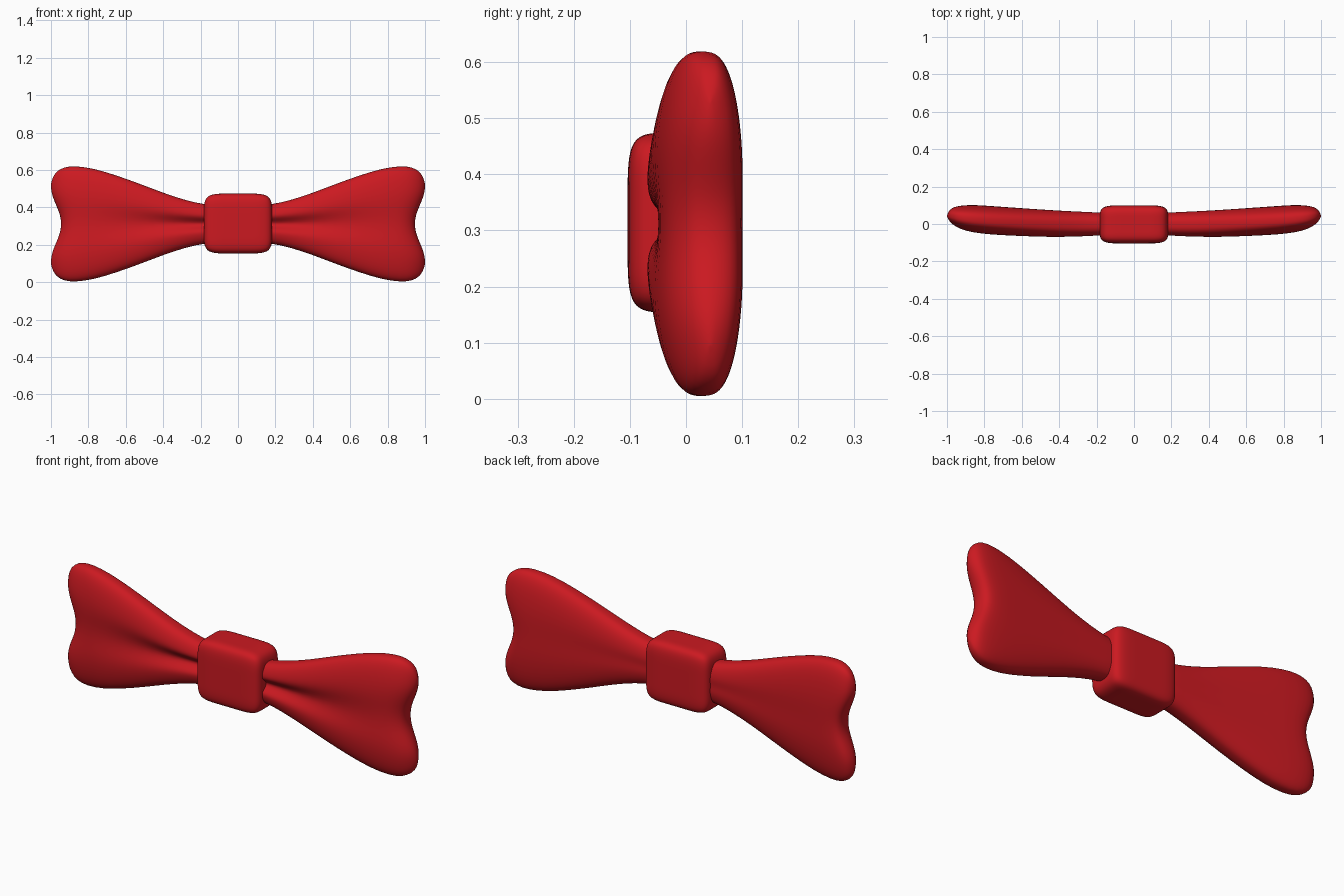
import bpy, bmesh, math

if "Cube" in bpy.data.objects:
    bpy.data.objects.remove(bpy.data.objects["Cube"])

CZ = 0.312
N = 56
red = bpy.data.materials.new("red_cloth")
red.diffuse_color = (0.6, 0.01, 0.015, 1)
red.use_nodes = True
red.node_tree.nodes["Principled BSDF"].inputs["Base Color"].default_value = red.diffuse_color


def finish(bm, name, levels):
    bmesh.ops.recalc_face_normals(bm, faces=bm.faces)
    for f in bm.faces:
        f.smooth = True
    me = bpy.data.meshes.new(name)
    bm.to_mesh(me)
    bm.free()
    me.materials.append(red)
    ob = bpy.data.objects.new(name, me)
    bpy.context.collection.objects.link(ob)
    sub = ob.modifiers.new("smooth", 'SUBSURF')
    sub.levels = sub.render_levels = levels
    return ob


def spow(v, p):
    return math.copysign(abs(v) ** p, v)


# Wing stations: x, half height, front y, back y, fold depth, fold width
STATIONS = [
    (0.10, 0.098, -0.062, 0.060, 0.040, 0.022),
    (0.18, 0.104, -0.066, 0.063, 0.042, 0.024),
    (0.28, 0.126, -0.072, 0.068, 0.042, 0.030),
    (0.40, 0.166, -0.076, 0.074, 0.036, 0.042),
    (0.52, 0.213, -0.075, 0.082, 0.030, 0.060),
    (0.65, 0.260, -0.070, 0.091, 0.022, 0.080),
    (0.77, 0.297, -0.063, 0.099, 0.015, 0.090),
    (0.87, 0.311, -0.051, 0.105, 0.010, 0.095),
    (0.93, 0.305, -0.035, 0.104, 0.006, 0.100),
    (0.968, 0.283, -0.014, 0.098, 0.004, 0.100),
    (0.989, 0.255, 0.006, 0.083, 0.0, 0.100),
    (1.000, 0.215, 0.028, 0.058, 0.0, 0.100),
]


def wing(name, side):
    bm = bmesh.new()
    rings = []
    for x, h, yf, yb, fold, fw in STATIONS:
        mid, half = (yf + yb) / 2, (yb - yf) / 2
        ring = []
        for i in range(N):
            a = 2 * math.pi * i / N
            z = h * spow(math.cos(a), 0.85)
            s = math.sin(a)
            y = mid + half * spow(s, 0.72)
            g = math.exp(-(z / fw) ** 2)
            # pinched fold on the front, faint hollow on the back
            y += fold * g if s < 0 else -0.004 * g
            # scalloped outer end
            t = min(abs(z) / 0.2, 1)
            notch = 0.055 * max(0, (x - 0.5) / 0.5) ** 2
            px = x - notch * (1 + math.cos(math.pi * t)) / 2
            ring.append(bm.verts.new((side * px, y, CZ + z)))
        rings.append(ring)
    for r, q in zip(rings, rings[1:]):
        for i in range(N):
            j = (i + 1) % N
            bm.faces.new((r[i], r[j], q[j], q[i]))
    # end caps as strips joining front and back points
    for r in (rings[0], rings[-1]):
        for i in range(N // 2):
            quad = [r[i], r[i + 1], r[N - i - 1], r[(N - i) % N]]
            bm.faces.new(list(dict.fromkeys(quad)))
    return finish(bm, name, 1)


wing("right_wing", 1)
wing("left_wing", -1)

# Central knot: soft rounded block
bm = bmesh.new()
bmesh.ops.create_cube(bm, size=2)
bmesh.ops.subdivide_edges(bm, edges=bm.edges[:], cuts=2, use_grid_fill=True)
for v in bm.verts:
    v.co = (v.co.x * 0.183, v.co.y * 0.102 - 0.002, 0.314 + v.co.z * 0.16)
finish(bm, "knot", 3)
